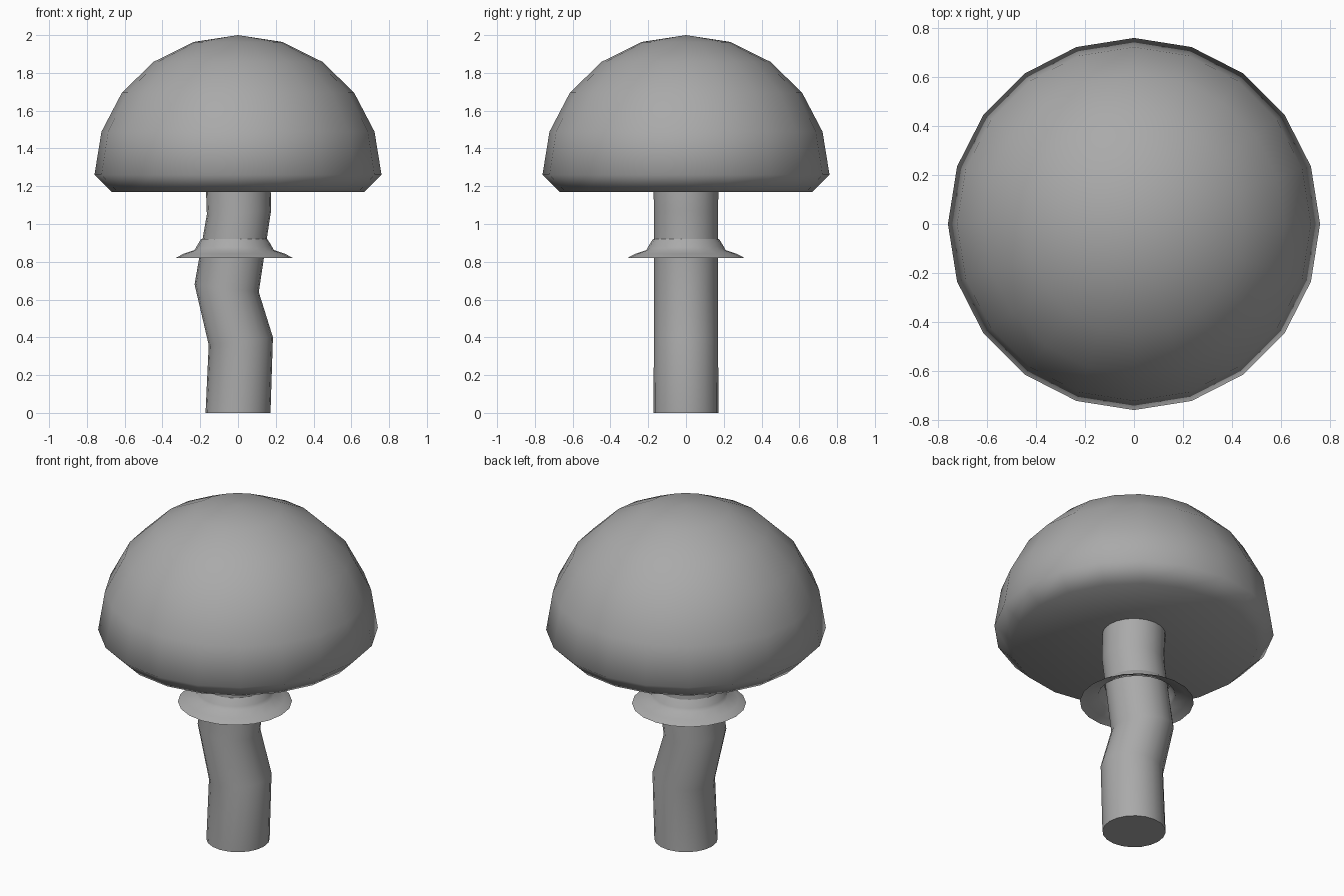
import bpy, bmesh, math

SIDES = 20

cube = bpy.data.objects.get("Cube")
if cube:
    bpy.data.objects.remove(cube, do_unlink=True)

GREY = (0.4, 0.4, 0.4, 1)
grey = bpy.data.materials.new("plain grey")
grey.use_nodes = True
grey.diffuse_color = GREY
grey.node_tree.nodes["Principled BSDF"].inputs["Base Color"].default_value = GREY


def loft(name, rings, start=None, end=None, smooth=60):
    """Skin circular rings (x, z, radius, tilt); close with centre points at start and end."""
    bm = bmesh.new()
    loops = []
    for cx, z, r, tilt in rings:
        loop = []
        for i in range(SIDES):
            a = math.tau * i / SIDES
            dx = r * math.cos(a)
            loop.append(bm.verts.new((cx + dx, r * math.sin(a), z + dx * tilt)))
        loops.append(loop)
    for low, high in zip(loops, loops[1:]):
        for i in range(SIDES):
            j = (i + 1) % SIDES
            bm.faces.new((low[i], low[j], high[j], high[i]))
    for loop, z in ((loops[0][::-1], start), (loops[-1], end)):
        if z is not None:
            tip = bm.verts.new((0, 0, z))
            for i in range(SIDES):
                bm.faces.new((loop[i], loop[(i + 1) % SIDES], tip))
    mesh = bpy.data.meshes.new(name)
    bm.to_mesh(mesh)
    bm.free()
    mesh.materials.append(grey)
    obj = bpy.data.objects.new(name, mesh)
    bpy.context.collection.objects.link(obj)
    bpy.ops.object.select_all(action='DESELECT')
    obj.select_set(True)
    bpy.context.view_layer.objects.active = obj
    bpy.ops.object.shade_smooth_by_angle(angle=math.radians(smooth))
    return obj


# Domed cap with a tucked-in rim and a slightly hollow underside
dome = [(0, 1.26 + 0.74 * math.sin(math.radians(a)), 0.76 * math.cos(math.radians(a)), 0)
        for a in range(0, 90, 18)]
loft("cap", [(0, 1.17, 0.67, 0)] + dome, start=1.26, end=2.0, smooth=75)

# Crooked stem with its rings tilted at each bend
loft("stem", [(0, 0, 0.172, 0), (0.015, 0.38, 0.17, 0.12), (-0.06, 0.66, 0.17, -0.12),
              (0.005, 1.06, 0.17, 0.06), (0, 1.25, 0.172, 0)], start=0, end=1.25)

# Thin flared skirt around the stem
skirt = [(0.31, 0.82), (0.27, 0.842), (0.21, 0.862), (0.2, 0.88), (0.185, 0.905), (0.175, 0.92)]
loft("skirt", [(-0.02, z, r, 0) for r, z in skirt])
